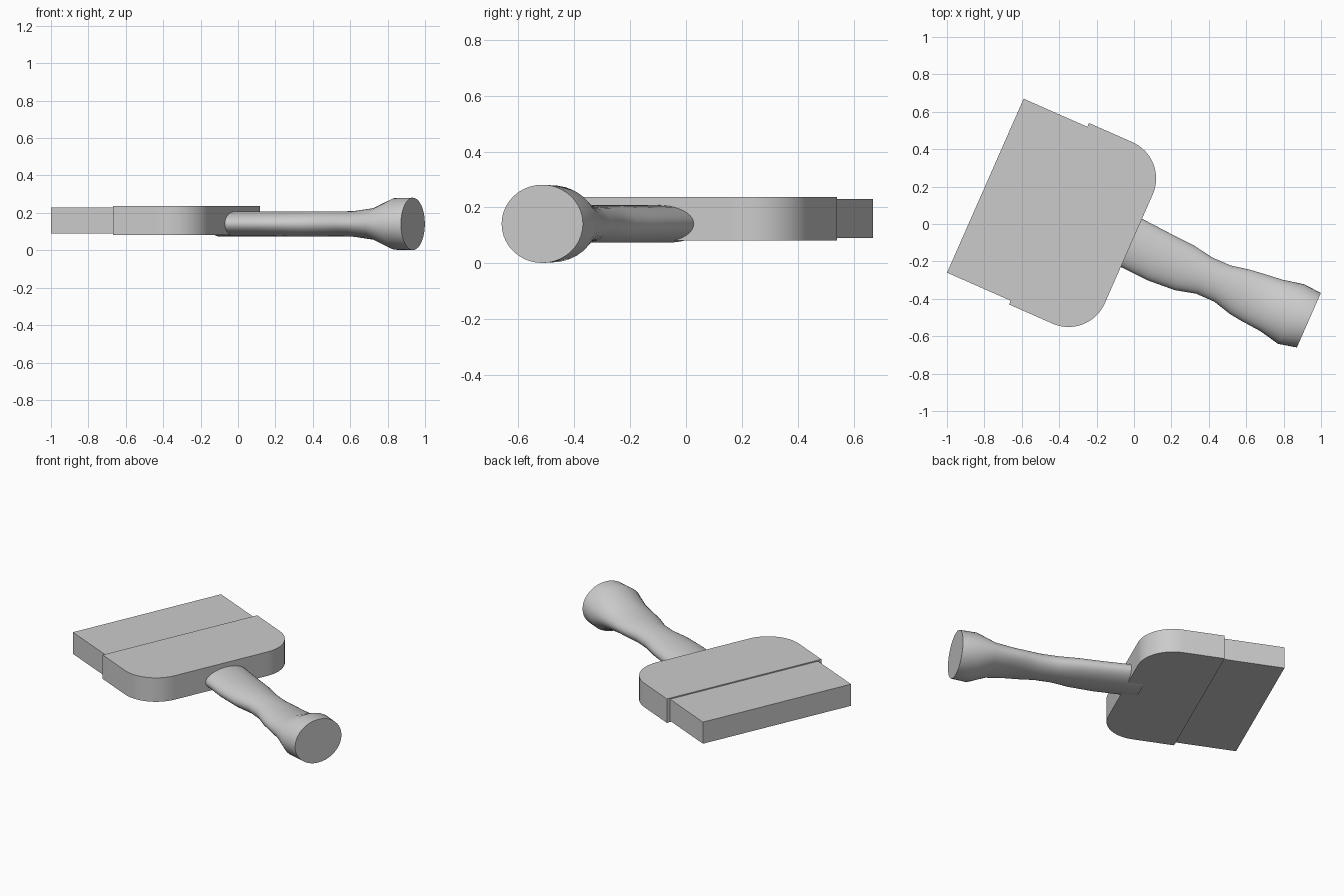
import bpy, bmesh, math
from mathutils import Matrix

cube = bpy.data.objects.get("Cube")
if cube:
    bpy.data.objects.remove(cube, do_unlink=True)

grey = bpy.data.materials.new("plain grey")
grey.use_nodes = True
colour = (0.6, 0.6, 0.6, 1)
grey.diffuse_color = colour
grey.node_tree.nodes["Principled BSDF"].inputs["Base Color"].default_value = colour

# The brush is built along x, then turned on the ground
TURN = Matrix.Rotation(math.atan2(-0.403, 0.915), 4, "Z")
MID = -0.133       # middle of the head across its width


def finish(name, bm, smooth_angle=None):
    bmesh.ops.recalc_face_normals(bm, faces=bm.faces)
    bm.transform(TURN)
    mesh = bpy.data.meshes.new(name)
    bm.to_mesh(mesh)
    bm.free()
    mesh.materials.append(grey)
    obj = bpy.data.objects.new(name, mesh)
    bpy.context.collection.objects.link(obj)
    if smooth_angle:
        bpy.ops.object.select_all(action="DESELECT")
        obj.select_set(True)
        bpy.context.view_layer.objects.active = obj
        bpy.ops.object.shade_smooth_by_angle(angle=math.radians(smooth_angle))
    return obj


def loft(rings):
    """Join equal rings of points with sides and cap both ends."""
    bm = bmesh.new()
    loops = [[bm.verts.new(p) for p in ring] for ring in rings]
    for a, b in zip(loops, loops[1:]):
        for i in range(len(a)):
            j = (i + 1) % len(a)
            bm.faces.new((a[i], a[j], b[j], b[i]))
    bm.faces.new(loops[0])
    bm.faces.new(loops[-1])
    return bm


def slab(outline, low, high):
    return loft([[(x, y, z) for x, y in outline] for z in (low, high)])


# Bristle block
bristles = [(-0.81, MID - 0.508), (-0.43, MID - 0.508),
            (-0.43, MID + 0.508), (-0.81, MID + 0.508)]
finish("bristles", slab(bristles, 0.09, 0.23))

# Head with two rounded corners on the handle side
BACK, FRONT, HALF, R = -0.438, 0.028, 0.53, 0.212
head = [(BACK, MID - HALF)]
for side, start in ((-1, -90), (1, 0)):
    for i in range(17):
        a = math.radians(start + 90 * i / 16)
        head.append((FRONT - R + R * math.cos(a),
                     MID + side * (HALF - R) + R * math.sin(a)))
head.append((BACK, MID + HALF))
finish("head", slab(head, 0.082, 0.237), 30)

# Handle: position along, sideways centre, half width, half height
sections = [
    (-0.065, -0.098, 0.141, 0.067), (0.028, -0.098, 0.141, 0.067),
    (0.19, -0.107, 0.139, 0.067), (0.34, -0.106, 0.130, 0.067),
    (0.455, -0.101, 0.106, 0.067), (0.56, -0.101, 0.106, 0.067),
    (0.665, -0.104, 0.130, 0.067), (0.73, -0.104, 0.138, 0.069),
    (0.85, -0.102, 0.150, 0.086), (0.963, -0.102, 0.174, 0.138),
    (1.063, -0.094, 0.159, 0.14),
]
SIDES = 40
rings = []
for along, centre, wide, tall in sections:
    rings.append([(along, centre + wide * math.cos(math.tau * i / SIDES),
                   0.141 + tall * math.sin(math.tau * i / SIDES))
                  for i in range(SIDES)])
finish("handle", loft(rings), 50)
